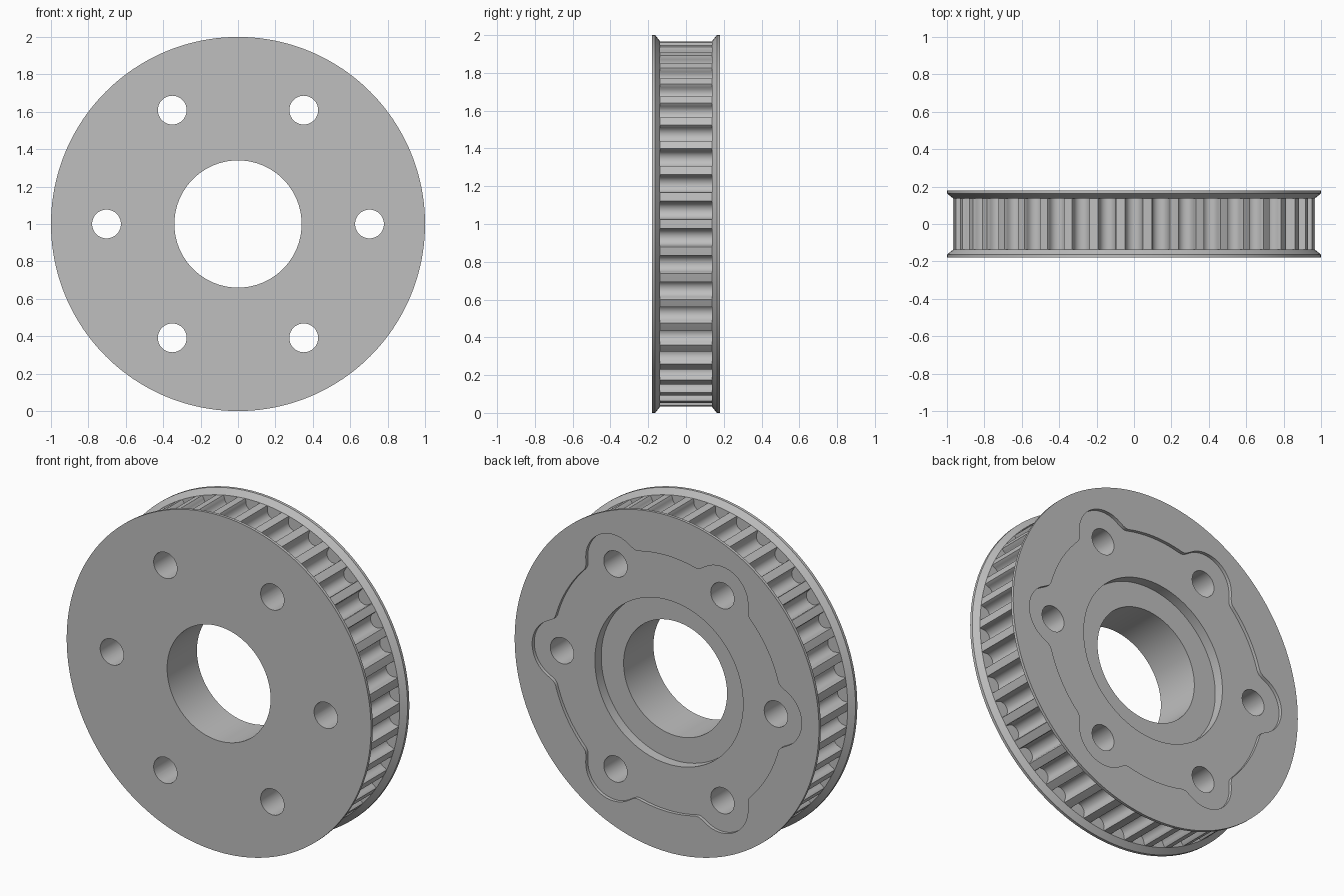
import bpy, bmesh, math

if "Cube" in bpy.data.objects:
    bpy.data.objects.remove(bpy.data.objects["Cube"])

TEETH = 42
SEGS = TEETH * 4
HALF = 0.18          # half thickness of the pulley
INNER = 0.137        # half width of the toothed belt track
R_TOOTH = 0.967
R_BOLT = 0.703

metal = bpy.data.materials.new("grey metal")
metal.diffuse_color = (0.52, 0.52, 0.52, 1)
metal.use_nodes = True
metal.node_tree.nodes["Principled BSDF"].inputs["Base Color"].default_value = metal.diffuse_color


def finish(name, bm):
    bmesh.ops.recalc_face_normals(bm, faces=bm.faces[:])
    mesh = bpy.data.meshes.new(name)
    bm.to_mesh(mesh)
    bm.free()
    mesh.materials.append(metal)
    obj = bpy.data.objects.new(name, mesh)
    bpy.context.collection.objects.link(obj)
    return obj


def prism(bm, outline, y0, y1):
    """Extrude an (x, z) outline along y."""
    a = [bm.verts.new((x, y0, z)) for x, z in outline]
    b = [bm.verts.new((x, y1, z)) for x, z in outline]
    bm.faces.new(a)
    bm.faces.new(b[::-1])
    n = len(a)
    for i in range(n):
        j = (i + 1) % n
        bm.faces.new((a[i], b[i], b[j], a[j]))


# Pulley body: closed (radius, y) section turned around the y axis
section = [(0.34, -HALF), (1, -HALF), (1, -0.163), (R_TOOTH, -INNER),
           (R_TOOTH, INNER), (1, 0.163), (1, HALF),
           (0.487, HALF), (0.487, 0.10), (0.34, 0.10)]
bm = bmesh.new()
rings = []
for i in range(SEGS):
    t = math.tau * i / SEGS
    rings.append([bm.verts.new((r * math.cos(t), y, r * math.sin(t))) for r, y in section])
for i in range(SEGS):
    p, q = rings[i], rings[(i + 1) % SEGS]
    for k in range(len(section)):
        m = (k + 1) % len(section)
        bm.faces.new((p[k], p[m], q[m], q[k]))
pulley = finish("pulley", bm)

# Belt grooves: round-bottomed slots with slightly flared mouths
bm = bmesh.new()
slot = [(0.985, 0.058), (0.968, 0.05), (0.955, 0.045)]
slot += [(0.945 - 0.044 * math.sin(math.pi * i / 10), 0.044 * math.cos(math.pi * i / 10))
         for i in range(11)]
slot += [(0.955, -0.045), (0.968, -0.05), (0.985, -0.058)]
for k in range(TEETH):
    t = math.tau * (k + 0.5) / TEETH
    c, s = math.cos(t), math.sin(t)
    prism(bm, [(r * c - w * s, r * s + w * c) for r, w in slot], -INNER, INNER)
grooves = finish("groove_cutter", bm)

# Six bolt holes
bm = bmesh.new()
for k in range(6):
    t = math.tau * k / 6
    cx, cz = R_BOLT * math.cos(t), R_BOLT * math.sin(t)
    prism(bm, [(cx + 0.077 * math.cos(math.tau * i / 40),
                cz + 0.077 * math.sin(math.tau * i / 40)) for i in range(40)], -0.3, 0.3)
holes = finish("bolt_hole_cutter", bm)

# Shallow lobed recess on the back, a lobe around each bolt hole
R_REC, R_LOBE, N = 0.76, 0.183, 360
radii = []
for i in range(N):
    t = (math.tau * i / N + math.pi / 6) % (math.pi / 3) - math.pi / 6
    d = R_LOBE ** 2 - (R_BOLT * math.sin(t)) ** 2
    radii.append(max(R_REC, R_BOLT * math.cos(t) + math.sqrt(d)) if d > 0 else R_REC)
for _ in range(2):   # soften the inner corners
    radii = [(radii[i - 1] + radii[i] + radii[(i + 1) % N]) / 3 for i in range(N)]
bm = bmesh.new()
prism(bm, [(r * math.cos(math.tau * i / N), r * math.sin(math.tau * i / N))
           for i, r in enumerate(radii)], HALF - 0.02, 0.3)
recess = finish("recess_cutter", bm)

# Cut everything out of the body
bpy.context.view_layer.objects.active = pulley
pulley.select_set(True)
for cutter in (grooves, recess, holes):
    mod = pulley.modifiers.new(cutter.name, 'BOOLEAN')
    mod.operation = 'DIFFERENCE'
    mod.solver = 'EXACT'
    mod.object = cutter
    bpy.ops.object.modifier_apply(modifier=mod.name)
    bpy.data.objects.remove(cutter)

pulley.location.z = 1
bpy.ops.object.shade_smooth_by_angle(angle=math.radians(30))
